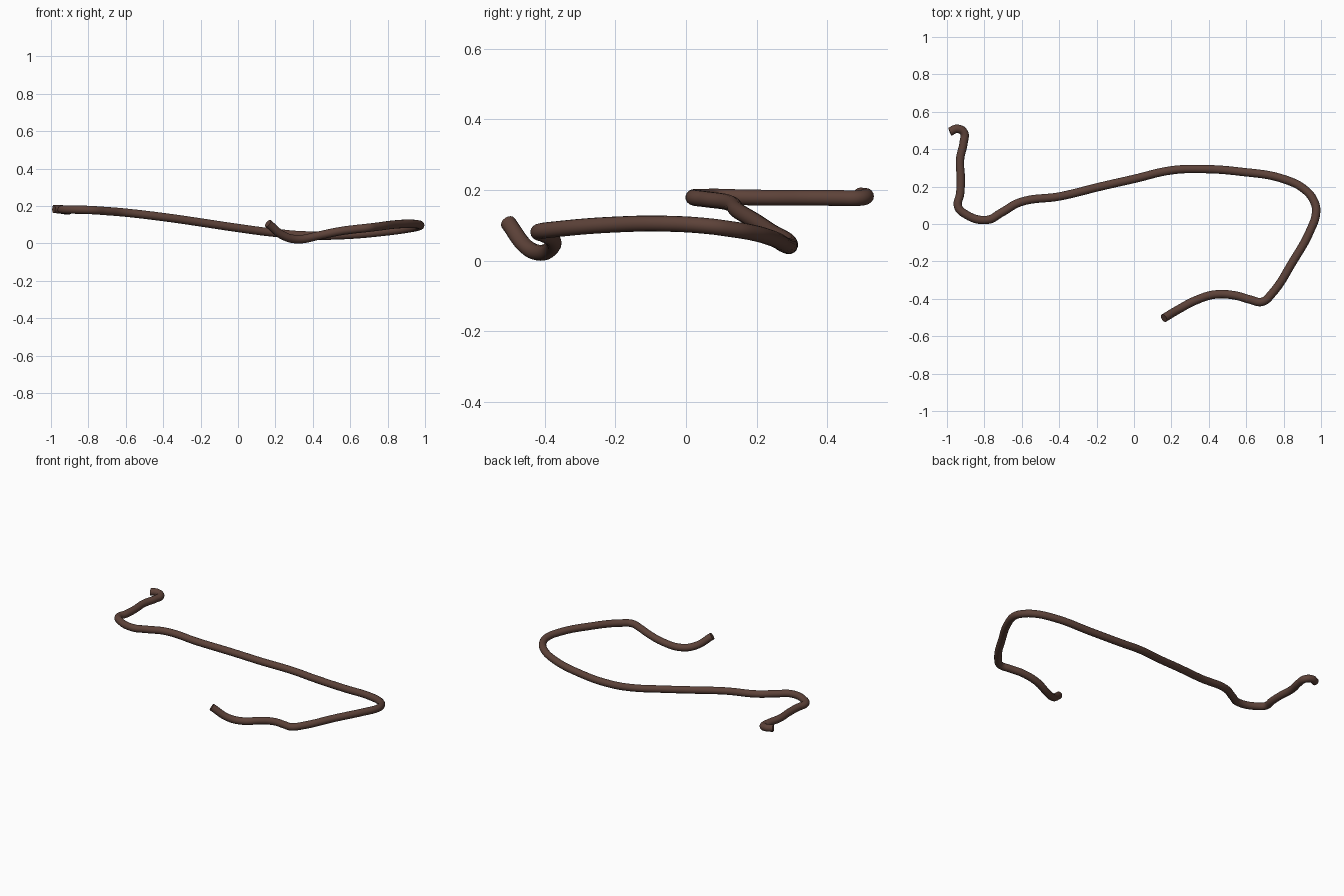
import bpy

# Bark-brown material
brown = bpy.data.materials.new("bark brown")
brown.diffuse_color = (0.109, 0.0545, 0.0405, 1)

RADIUS = 0.0225

# Centre line of the vine, from hooked tip to curled-up tail
PATH = [
    (-0.985, 0.493, 0.187), (-0.945, 0.509, 0.185), (-0.910, 0.490, 0.180),
    (-0.911, 0.435, 0.180), (-0.930, 0.345, 0.181), (-0.926, 0.240, 0.181),
    (-0.930, 0.160, 0.182), (-0.941, 0.095, 0.184), (-0.910, 0.058, 0.184),
    (-0.785, 0.022, 0.181), (-0.710, 0.060, 0.176), (-0.610, 0.116, 0.168),
    (-0.395, 0.148, 0.143), (-0.180, 0.200, 0.112), (0.000, 0.241, 0.085),
    (0.200, 0.287, 0.059), (0.350, 0.294, 0.046), (0.567, 0.280, 0.047),
    (0.807, 0.238, 0.068), (0.920, 0.178, 0.084), (0.963, 0.120, 0.093),
    (0.974, 0.067, 0.100), (0.940, -0.040, 0.107), (0.850, -0.200, 0.105),
    (0.735, -0.375, 0.091), (0.685, -0.416, 0.085), (0.620, -0.404, 0.078),
    (0.540, -0.382, 0.067), (0.433, -0.377, 0.045), (0.326, -0.410, 0.025),
    (0.246, -0.452, 0.042), (0.160, -0.503, 0.110),
]

# Vine: round tube swept along the path, with closed ends
curve = bpy.data.curves.new("vine", 'CURVE')
curve.dimensions = '3D'
curve.bevel_depth = RADIUS
curve.bevel_resolution = 6
curve.resolution_u = 8
curve.use_fill_caps = True
spline = curve.splines.new('BEZIER')
spline.bezier_points.add(len(PATH) - 1)
for point, co in zip(spline.bezier_points, PATH):
    point.co = co
    point.handle_left_type = point.handle_right_type = 'AUTO'
curve.materials.append(brown)

vine = bpy.data.objects.new("vine", curve)
bpy.context.collection.objects.link(vine)
bpy.context.view_layer.objects.active = vine
vine.select_set(True)
bpy.ops.object.convert(target='MESH')
bpy.ops.object.shade_smooth_by_angle()

# Rest on the ground
vine = bpy.context.object
low = min(v.co.z for v in vine.data.vertices)
for v in vine.data.vertices:
    v.co.z -= low
